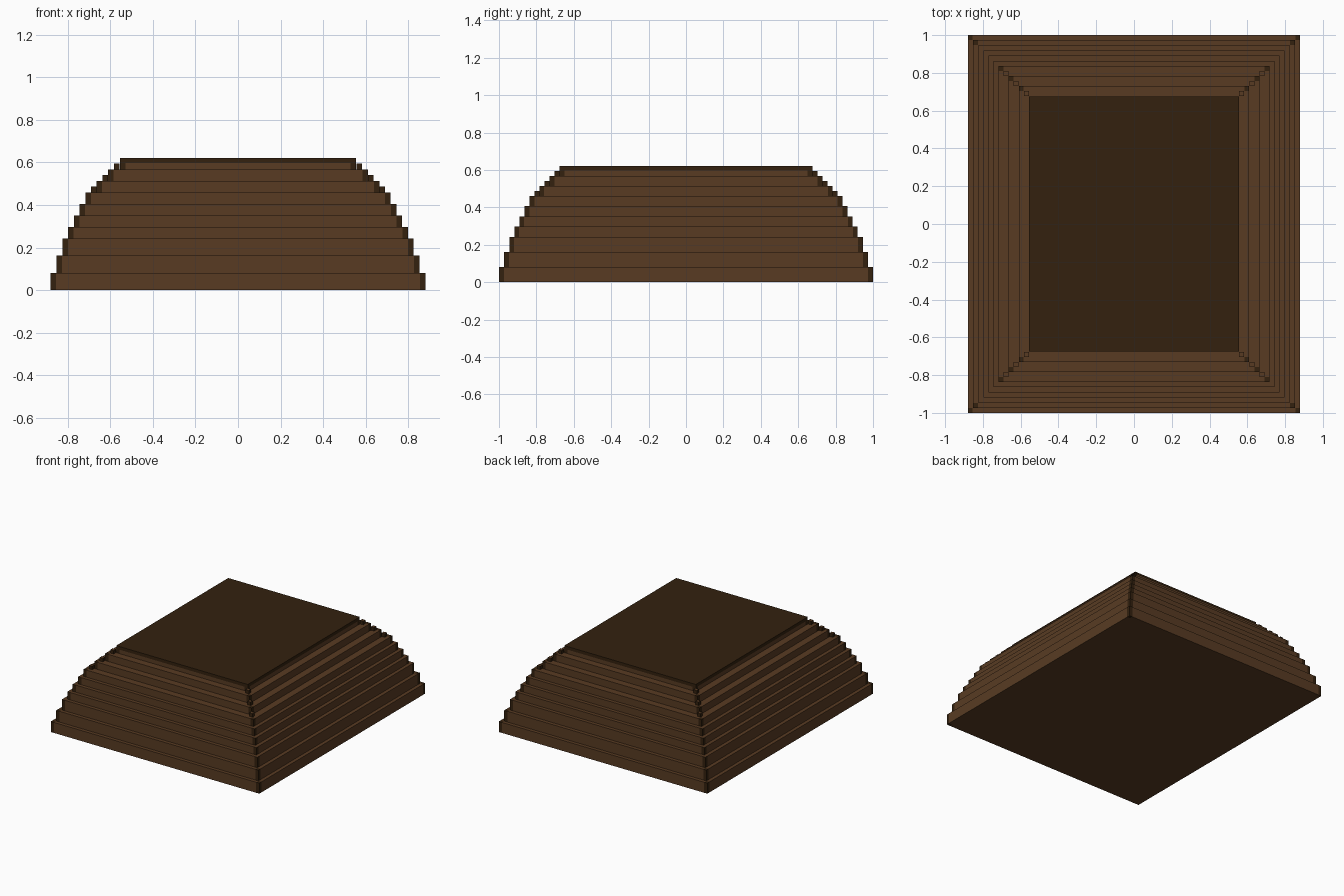
import bpy, bmesh

if "Cube" in bpy.data.objects:
    bpy.data.objects.remove(bpy.data.objects["Cube"])

P = 0.026          # corner post width
DY = 0.12          # the plan is this much longer in y on each end


def material(name, rgb):
    m = bpy.data.materials.new(name)
    m.diffuse_color = (*rgb, 1)
    m.use_nodes = True
    m.node_tree.nodes["Principled BSDF"].inputs["Base Color"].default_value = m.diffuse_color
    return m


BROWN = material("warm brown", (0.098, 0.044, 0.0165))
DARK = material("dark brown", (0.033, 0.0152, 0.0045))


def finish(bm, name):
    bmesh.ops.recalc_face_normals(bm, faces=bm.faces)
    me = bpy.data.meshes.new(name)
    bm.to_mesh(me)
    bm.free()
    me.materials.append(BROWN)
    me.materials.append(DARK)
    ob = bpy.data.objects.new(name, me)
    bpy.context.collection.objects.link(ob)
    return ob


def prism(bm, outline, z0, z1, side=0, top=0):
    """Extrude an outline upward with separate side and top materials."""
    lo = [bm.verts.new((x, y, z0)) for x, y in outline]
    hi = [bm.verts.new((x, y, z1)) for x, y in outline]
    n = len(outline)
    bm.faces.new(lo[::-1]).material_index = side
    bm.faces.new(hi).material_index = top
    for i in range(n):
        j = (i + 1) % n
        bm.faces.new((lo[i], lo[j], hi[j], hi[i])).material_index = side


def rect(x0, y0, x1, y1):
    return [(x0, y0), (x1, y0), (x1, y1), (x0, y1)]


def notched(x, y):
    """Rectangle with a small square cut out of each corner."""
    a, b = x - P, y - P
    return [(-a, -y), (a, -y), (a, -b), (x, -b), (x, b), (a, b),
            (a, y), (-a, y), (-a, b), (-x, b), (-x, -b), (-a, -b)]


def four_posts(bm, x, z0, z1, top):
    y = x + DY
    for sx in (-1, 1):
        for sy in (-1, 1):
            xs = sorted((sx * x, sx * (x - P)))
            ys = sorted((sy * y, sy * (y - P)))
            prism(bm, rect(xs[0], ys[0], xs[1], ys[1]), z0, z1, 1, top)


# half width, top height, post top material
tiers = [(0.88, 0.08, 1), (0.853, 0.162, 1), (0.825, 0.242, 0),
         (0.798, 0.298, 0), (0.771, 0.352, 0), (0.744, 0.406, 0),
         (0.717, 0.460, 1), (0.664, 0.514, 1), (0.610, 0.568, 1),
         (0.555, 0.598, 1)]

# stepped roof courses, with dark posts in the notched corners
roof, posts = bmesh.new(), bmesh.new()
z = 0.0
for x, top, mat in tiers:
    prism(roof, notched(x, x + DY), z, top)
    four_posts(posts, x, z, top, mat)
    z = top

# half-height corner blocks on the three shallow upper steps
for x, z0 in ((0.690, 0.460), (0.637, 0.514), (0.583, 0.568)):
    four_posts(posts, x, z0, z0 + 0.027, 0)

finish(roof, "roof_courses")
finish(posts, "corner_posts")

# closed brown underside
base = bmesh.new()
prism(base, rect(-0.88, -1.0, 0.88, 1.0), 0.0, 0.003)
finish(base, "underside")

# flat dark cap
cap = bmesh.new()
prism(cap, rect(-0.555, -0.675, 0.555, 0.675), 0.598, 0.622, 1, 1)
finish(cap, "roof_cap")
